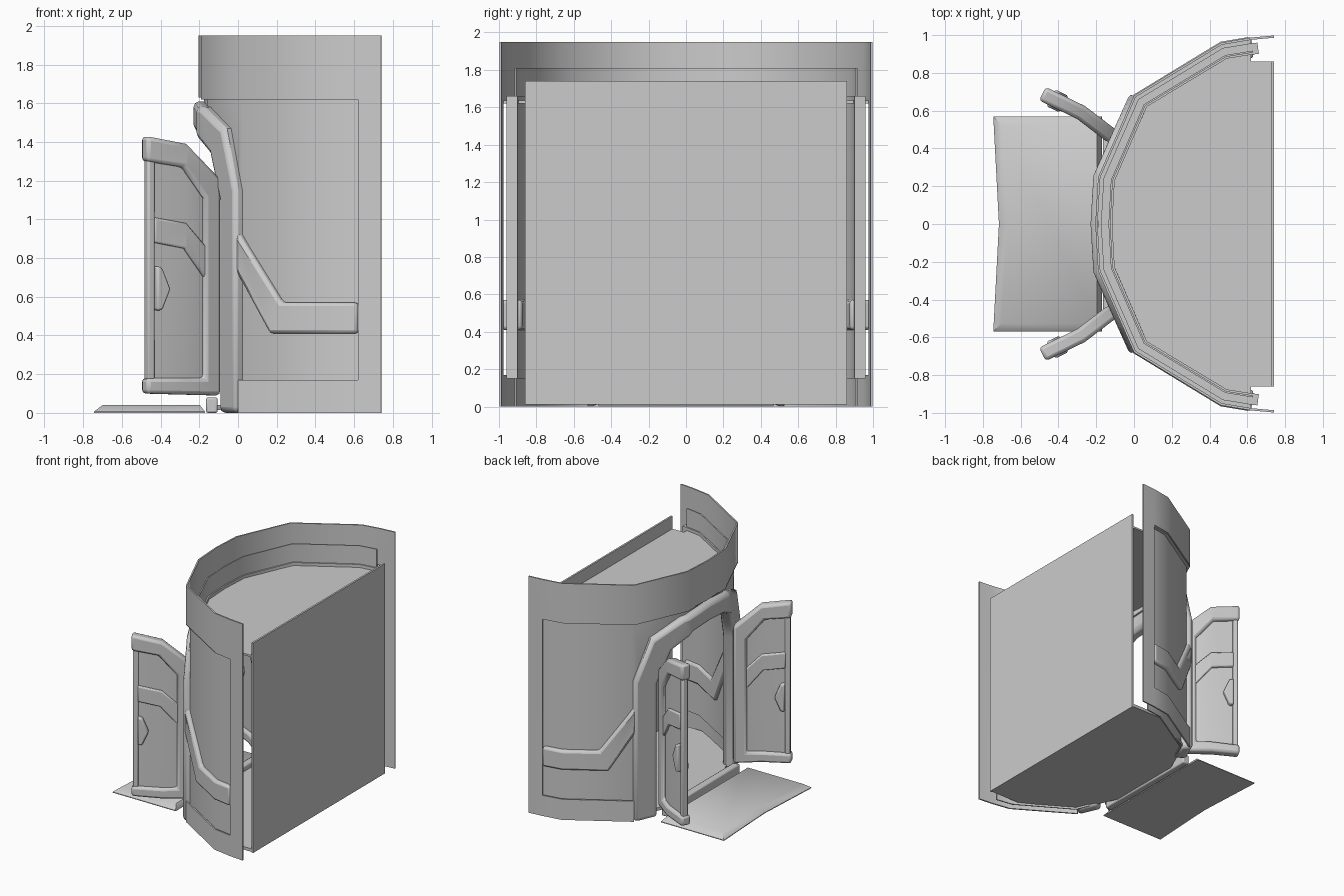
import bpy, bmesh
from mathutils import Vector

if "Cube" in bpy.data.objects:
    bpy.data.objects.remove(bpy.data.objects["Cube"])

# Half plans as (distance along plan, x, y); parts are drawn flat and bent onto these
WALL = [(0, -.205, 0), (.25, -.19, .25), (.72, 0, .68), (1.26, .46, .96), (1.42, .62, .987), (1.54, .74, .998)]
DOOR = [(.11, -.11, .46), (.28, -.28, .59), (.5, -.485, .69)]


def normals(plan):
    pts = [Vector((x, y)) for _, x, y in plan]
    segs = [(b - a).normalized() for a, b in zip(pts, pts[1:])]
    out = []
    for i in range(len(pts)):
        t = (segs[max(i - 1, 0)] + segs[min(i, len(segs) - 1)]).normalized()
        out.append(Vector((-t.y, t.x)))
    out[0] = Vector((-1, 0)) if plan is WALL else out[0]
    return pts, out


def bend(plan, s, off, z):
    pts, nrm = normals(plan)
    i = 0
    while i < len(plan) - 2 and s > plan[i + 1][0]:
        i += 1
    f = (s - plan[i][0]) / (plan[i + 1][0] - plan[i][0])
    p = pts[i].lerp(pts[i + 1], f) + nrm[i].lerp(nrm[i + 1], f).normalized() * off
    return Vector((p.x, p.y, z))


def finish(name, bm, bevel=0, mirror=True):
    bmesh.ops.recalc_face_normals(bm, faces=bm.faces)
    me = bpy.data.meshes.new(name)
    bm.to_mesh(me)
    bm.free()
    ob = bpy.data.objects.new(name, me)
    bpy.context.collection.objects.link(ob)
    bpy.ops.object.select_all(action='DESELECT')
    ob.select_set(True)
    bpy.context.view_layer.objects.active = ob
    bpy.ops.object.shade_smooth_by_angle(angle=.7)
    if mirror:
        m = ob.modifiers.new("Mirror", 'MIRROR')
        m.use_axis = (False, True, False)
        m.merge_threshold = .002
    if bevel:
        b = ob.modifiers.new("Bevel", 'BEVEL')
        b.width, b.segments, b.limit_method, b.angle_limit = bevel, 2, 'ANGLE', .8
    return ob


def bent(name, plan, outline, inner, outer, bevel=0):
    """Extrude a flat (distance, z) outline and bend it along the plan."""
    bm = bmesh.new()
    face = bm.faces.new([bm.verts.new((s, inner, z)) for s, z in outline])
    ext = bmesh.ops.extrude_face_region(bm, geom=[face], use_keep_orig=True)
    for v in ext['geom']:
        if isinstance(v, bmesh.types.BMVert):
            v.co.y = outer
    for s, _, _ in plan[1:-1]:
        bmesh.ops.bisect_plane(bm, geom=bm.verts[:] + bm.edges[:] + bm.faces[:],
                               plane_co=(s, 0, 0), plane_no=(1, 0, 0), dist=1e-5)
    # open the centre seam so mirrored halves join
    seam = [f for f in bm.faces if all(abs(v.co.x) < 1e-5 for v in f.verts)]
    bmesh.ops.delete(bm, geom=seam, context='FACES')
    for v in bm.verts:
        on_seam = abs(v.co.x) < 1e-5
        v.co = bend(plan, v.co.x, v.co.y, v.co.z)
        if on_seam and plan is WALL:
            v.co.y = 0
    return finish(name, bm, bevel)


def rect(s0, s1, z0, z1):
    return [(s0, z0), (s1, z0), (s1, z1), (s0, z1)]


def slab(name, half, z0, z1):
    """Flat plate from a half outline given from the front centre to the rear."""
    pts = half + [(x, -y) for x, y in reversed(half)]
    bm = bmesh.new()
    face = bm.faces.new([bm.verts.new((x, y, z0)) for x, y in pts])
    ext = bmesh.ops.extrude_face_region(bm, geom=[face], use_keep_orig=True)
    for v in ext['geom']:
        if isinstance(v, bmesh.types.BMVert):
            v.co.z = z1
    return finish(name, bm, 0, False)


def box(name, x0, x1, y, z0, z1, bevel=0):
    ob = slab(name, [(x0, y), (x1, y)], z0, z1)
    if bevel:
        b = ob.modifiers.new("Bevel", 'BEVEL')
        b.width, b.segments = bevel, 2


# Curved outer shell with openings for the side panels and doorway
bent("outer_shell", WALL, [(0, 1.95), (0, 1.63), (1.42, 1.63), (1.42, .17), (.72, .17),
                           (.72, 0), (1.54, 0), (1.54, 1.95)], -.012, 0)
bent("side_panel", WALL, [(.66, .15), (.66, 1.2), (.5, 1.46), (.25, 1.57), (0, 1.59), (0, 1.66),
                          (1.45, 1.66), (1.45, .15)], -.09, -.03)
bent("panel_trim", WALL, [(.7, .74), (.91, .41), (1.42, .41), (1.42, .57), (.98, .57), (.7, .95)],
     -.11, .005, .025)
bent("doorway_frame", WALL, [(.72, 0), (.72, 1.15), (.57, 1.47), (.3, 1.58), (0, 1.61), (0, 1.46),
                             (.2, 1.44), (.4, 1.34), (.52, 1.1), (.52, 0)], -.08, .025, .03)

# Inner rings above the ceiling and around the floor
bent("upper_inner_ring", WALL, rect(0, 1.42, 1.62, 1.81), -.08, -.07)
bent("lower_inner_ring", WALL, rect(.6, 1.42, 0, .17), -.08, -.07)

# Ceiling, floor and flat rear wall
slab("ceiling", [(x, y - .005) for _, x, y in WALL[1:5]] + [(.62, .86), (.74, .86)], 1.62, 1.635)
slab("floor", [(-.15, .22), (.03, .63), (.46, .86), (.74, .86)], .015, .04)
box("rear_wall", .725, .74, .86, .01, 1.74)

# Threshold and sloped entrance mat
box("threshold", -.165, -.105, .47, 0, .08, .01)
bm = bmesh.new()
rings = []
for inset, z in ((0, 0), (0, .006), (.045, .04)):
    half = [(-.715 + inset, 0), (-.745 + inset, .57 - inset), (-.17 - inset * .6, .57 - inset)]
    pts = half + [(x, -y) for x, y in reversed(half) if y]
    rings.append([bm.verts.new((x, y, z)) for x, y in pts])
for a, b in zip(rings, rings[1:]):
    for i in range(5):
        j = (i + 1) % 5
        bm.faces.new((a[i], a[j], b[j], b[i]))
bm.faces.new(rings[0])
bm.faces.new(rings[-1])
finish("entrance_mat", bm, 0, False)

# Pair of open doors, same relief on both faces
bent("door_frame", DOOR, [(.11, .09), (.5, .1), (.5, .18), (.19, .18), (.19, 1.11), (.3, 1.27),
                          (.5, 1.3), (.5, 1.43), (.28, 1.39), (.11, 1.21)], -.04, .04, .022)
bent("door_post", DOOR, rect(.45, .49, .17, 1.32), -.025, .025, .01)
bent("door_leaf", DOOR, [(.18, .16), (.46, .16), (.46, 1.31), (.3, 1.29), (.18, 1.13)], -.012, .012)
bent("door_band", DOOR, [(.18, .69), (.29, .85), (.455, .88), (.455, 1.01), (.28, .98), (.18, .86)],
     -.03, .03, .015)
bent("door_handle", DOOR, [(.452, .53), (.42, .53), (.375, .64), (.42, .75), (.452, .76)],
     -.05, .05, .012)
